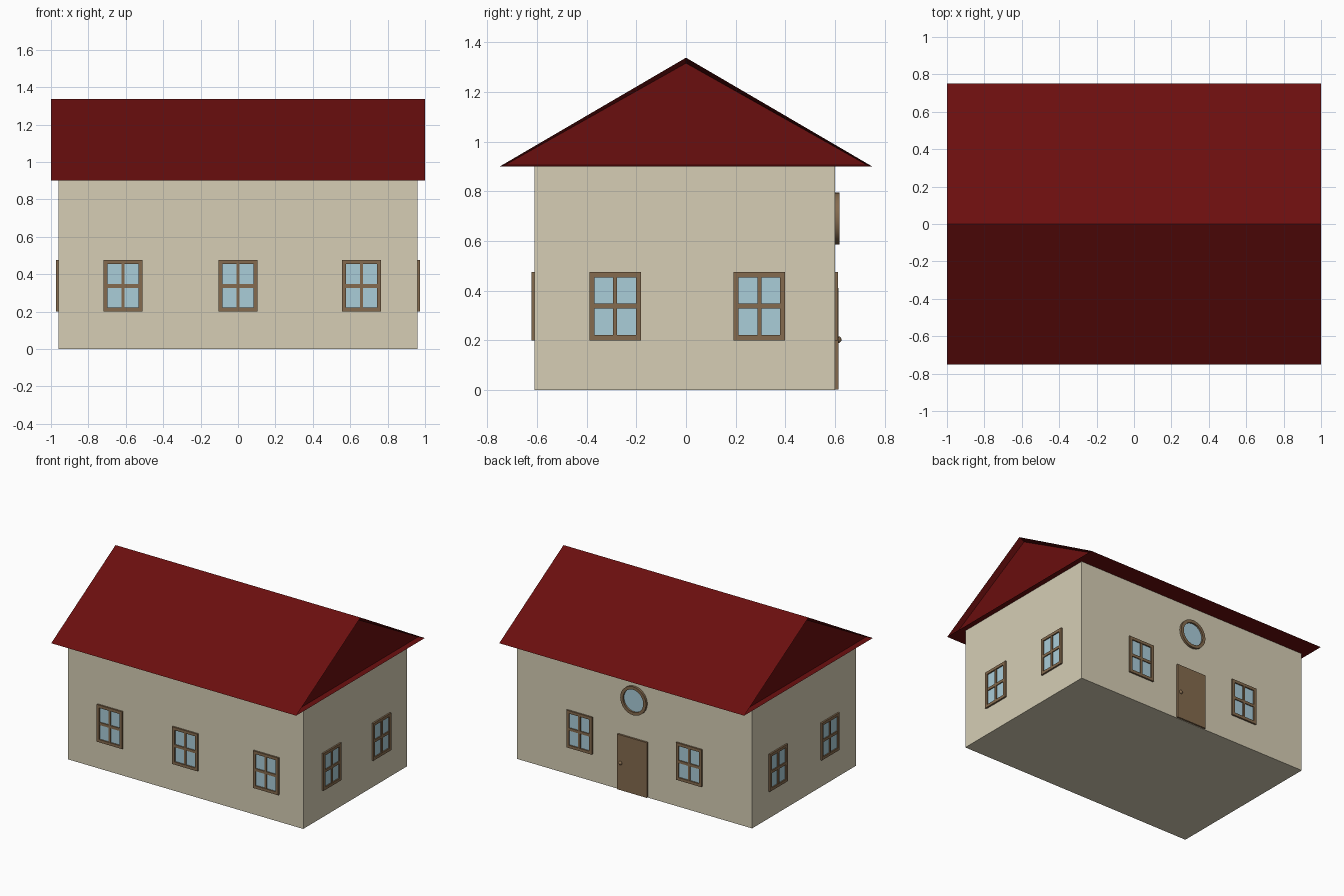
import bpy, bmesh, math
from mathutils import Matrix, Vector

if "Cube" in bpy.data.objects:
    bpy.data.objects.remove(bpy.data.objects["Cube"])


def material(name, rgb):
    m = bpy.data.materials.new(name)
    lin = [(c / 255 / 12.92 if c < 10 else ((c / 255 + 0.055) / 1.055) ** 2.4) for c in rgb]
    m.diffuse_color = (*lin, 1)
    m.use_nodes = True
    m.node_tree.nodes["Principled BSDF"].inputs["Base Color"].default_value = m.diffuse_color
    return m


WALL = material("cream wall", (214, 206, 181))
ROOF = material("dark red roof", (106, 14, 14))
WOOD = material("brown wood", (133, 107, 78))
GLASS = material("pale blue glass", (170, 205, 217))


def finish(name, bm, mats):
    bmesh.ops.recalc_face_normals(bm, faces=bm.faces)
    me = bpy.data.meshes.new(name)
    bm.to_mesh(me)
    bm.free()
    for m in mats:
        me.materials.append(m)
    ob = bpy.data.objects.new(name, me)
    bpy.context.collection.objects.link(ob)
    return ob


def box(bm, lo, hi, mat=0):
    lo, hi = Vector(lo), Vector(hi)
    m = Matrix.Translation((lo + hi) / 2) @ Matrix.Diagonal((*(hi - lo), 1))
    verts = bmesh.ops.create_cube(bm, size=1, matrix=m)["verts"]
    for f in {f for v in verts for f in v.link_faces}:
        f.material_index = mat


# Walls
bm = bmesh.new()
box(bm, (-0.96, -0.61, 0), (0.96, 0.60, 0.9))
finish("walls", bm, [WALL])

# Roof: triangular prism with a shallow recess in each gable end
bm = bmesh.new()
tri = [(-0.75, 0.9), (0.75, 0.9), (0, 1.338)]
ends = [[bm.verts.new((x, y, z)) for y, z in tri] for x in (-1, 1)]
gables = [bm.faces.new(e) for e in ends]
for i in range(3):
    j = (i + 1) % 3
    bm.faces.new((ends[0][i], ends[0][j], ends[1][j], ends[1][i]))
bmesh.ops.recalc_face_normals(bm, faces=bm.faces)
bmesh.ops.inset_individual(bm, faces=gables, thickness=0.022, depth=-0.04)
finish("roof", bm, [ROOF])


# Windows: local x across, y outward from the wall, z up
def window(name, place):
    bm = bmesh.new()
    w, h, t, b, d = 0.104, 0.1375, 0.021, 0.008, 0.012
    for s in (-1, 1):
        x0, x1 = sorted((s * w, s * (w - t)))
        z0, z1 = sorted((s * h, s * (h - t)))
        box(bm, (x0, -0.005, -h), (x1, d, h))
        box(bm, (-w + t, -0.005, z0), (w - t, d, z1))
    box(bm, (-b, -0.005, -h + t), (b, d - 0.002, h - t))
    for s in (-1, 1):
        x0, x1 = sorted((s * b, s * (w - t)))
        box(bm, (x0, -0.005, -b - 0.002), (x1, d - 0.002, b + 0.002))
    box(bm, (-w + t, -0.005, -h + t), (w - t, 0.003, h - t), 1)
    bm.transform(place)
    finish(name, bm, [WOOD, GLASS])


walls = {  # wall: (turn, centre positions along the wall, function to a point)
    "front": (math.pi, (-0.615, 0.0, 0.66), lambda a: (a, -0.61)),
    "back": (0, (-0.45, 0.445), lambda a: (a, 0.60)),
    "right": (-math.pi / 2, (-0.285, 0.295), lambda a: (0.96, a)),
    "left": (math.pi / 2, (-0.30, 0.305), lambda a: (-0.96, a)),
}
for side, (turn, spots, point) in walls.items():
    for n, a in enumerate(spots, 1):
        place = Matrix.Translation((*point(a), 0.3375)) @ Matrix.Rotation(turn, 4, "Z")
        window(f"{side}_window_{n}", place)

# Round window above the door: ring profile swept around, with a glass disc
bm = bmesh.new()
N = 32
profile = [(0.105, -0.005), (0.105, 0.017), (0.083, 0.017), (0.083, -0.005)]
rings = []
for i in range(N):
    a = 2 * math.pi * i / N
    rings.append([bm.verts.new((r * math.cos(a), 0.60 + y, 0.69 + r * math.sin(a)))
                  for r, y in profile])
for i in range(N):
    p, q = rings[i], rings[(i + 1) % N]
    for k in range(4):
        bm.faces.new((p[k], p[(k + 1) % 4], q[(k + 1) % 4], q[k]))
ob = finish("round_window_frame", bm, [WOOD])
bpy.context.view_layer.objects.active = ob
ob.select_set(True)
bpy.ops.object.shade_smooth_by_angle(angle=math.radians(30))

bm = bmesh.new()
bmesh.ops.create_cone(bm, cap_ends=True, segments=N, radius1=0.084, radius2=0.084, depth=0.008,
                      matrix=Matrix.Translation((0, 0.60, 0.69)) @ Matrix.Rotation(math.pi / 2, 4, "X"))
finish("round_window_glass", bm, [GLASS])

# Door and knob
bm = bmesh.new()
box(bm, (-0.11, 0.595, 0.003), (0.133, 0.614, 0.41))
finish("door", bm, [WOOD])
bm = bmesh.new()
bmesh.ops.create_uvsphere(bm, u_segments=16, v_segments=10, radius=0.014,
                          matrix=Matrix.Translation((0.106, 0.612, 0.203)))
for f in bm.faces:
    f.smooth = True
finish("door_knob", bm, [WOOD])
